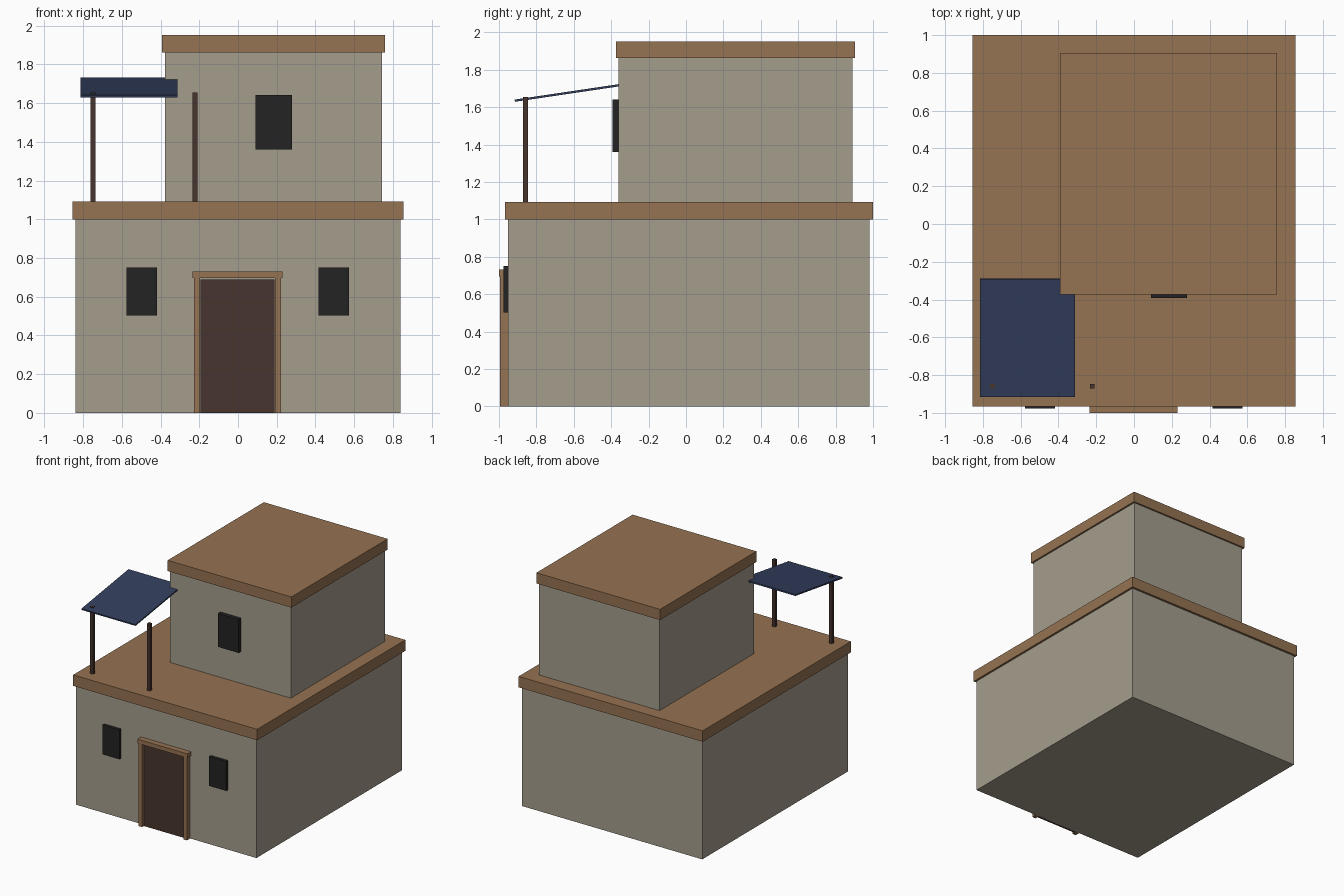
import bpy, math
from mathutils import Matrix

if "Cube" in bpy.data.objects:
    bpy.data.objects.remove(bpy.data.objects["Cube"])


def material(name, rgb):
    """Flat colour given as 0-255 sRGB, stored as linear."""
    lin = [((c / 255 + 0.055) / 1.055) ** 2.4 for c in rgb]
    m = bpy.data.materials.new(name)
    m.diffuse_color = (*lin, 1)
    m.use_nodes = True
    m.node_tree.nodes["Principled BSDF"].inputs["Base Color"].default_value = m.diffuse_color
    return m


plaster = material("plaster", (165, 157, 141))
tan_wood = material("tan_wood", (149, 115, 82))
dark_wood = material("dark_wood", (72, 53, 46))
glass = material("dark_glass", (35, 35, 35))
cloth = material("blue_cloth", (50, 62, 92))


def box(name, mat, x, y, z):
    """Box from (min, max) ranges on each axis."""
    size = [r[1] - r[0] for r in (x, y, z)]
    mid = [(r[0] + r[1]) / 2 for r in (x, y, z)]
    bpy.ops.mesh.primitive_cube_add(size=1)
    ob = bpy.context.object
    ob.name = name
    ob.data.transform(Matrix.Diagonal((*size, 1)))
    ob.location = mid
    ob.data.materials.append(mat)
    return ob


# Ground floor and its overhanging roof slab
box("lower_walls", plaster, (-0.838, 0.838), (-0.952, 0.981), (0, 1.0))
box("lower_roof", tan_wood, (-0.855, 0.855), (-0.967, 1.0), (1.0, 1.092))

# Upper floor and its roof slab
box("upper_walls", plaster, (-0.378, 0.743), (-0.36, 0.89), (1.092, 1.862))
box("upper_roof", tan_wood, (-0.392, 0.758), (-0.374, 0.904), (1.862, 1.952))

# Windows
for side, x in (("left", -0.498), ("right", 0.495)):
    box(side + "_window", glass, (x - 0.079, x + 0.079), (-0.977, -0.94), (0.503, 0.75))
box("upper_window", glass, (0.09, 0.28), (-0.392, -0.35), (1.36, 1.642))

# Door with jambs and lintel
box("door", dark_wood, (-0.194, 0.188), (-0.971, -0.94), (0, 0.69))
for side, x in (("left", -0.212), ("right", 0.206)):
    box(side + "_jamb", tan_wood, (x - 0.016, x + 0.016), (-0.995, -0.94), (0, 0.697))
box("lintel", tan_wood, (-0.235, 0.23), (-1.0, -0.94), (0.696, 0.731))

# Awning posts
for side, x in (("left", -0.75), ("right", -0.221)):
    box(side + "_awning_post", dark_wood, (x - 0.013, x + 0.013),
        (-0.872, -0.846), (1.09, 1.655))

# Sloping awning
awning = box("awning", cloth, (-0.814, -0.312), (-0.919, -0.287), (1.675, 1.687))
awning.rotation_euler.x = math.atan(0.148)
